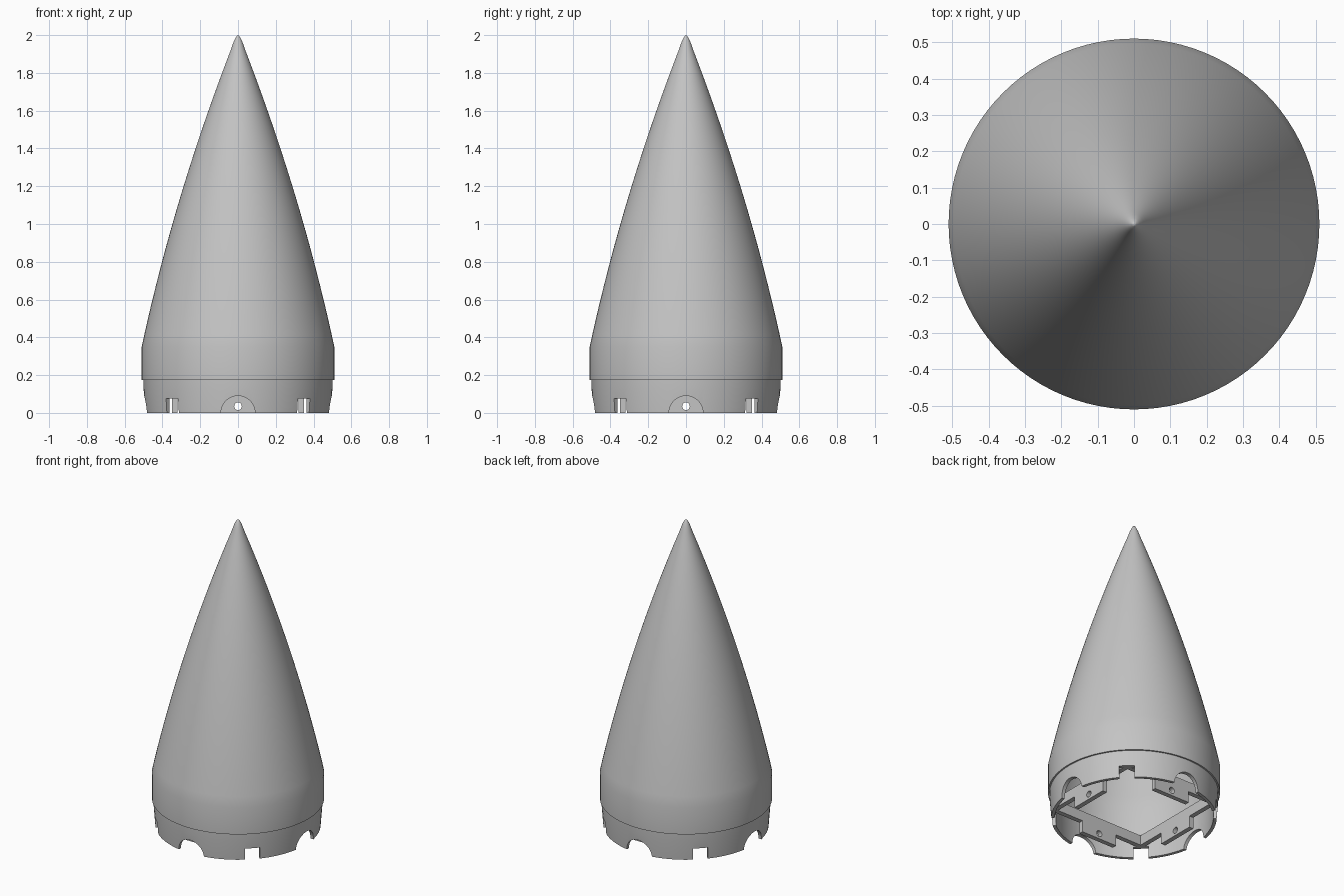
import bpy, bmesh, math
from mathutils import Matrix, Vector

old = bpy.data.objects.get("Cube")
if old:
    bpy.data.objects.remove(old, do_unlink=True)

grey = bpy.data.materials.new("plain grey")
grey.use_nodes = True
COLOUR = (0.55, 0.55, 0.55, 1)
grey.diffuse_color = COLOUR
for node in grey.node_tree.nodes:
    if node.type == 'BSDF_PRINCIPLED':
        node.inputs["Base Color"].default_value = COLOUR


def make_object(name, bm):
    bmesh.ops.recalc_face_normals(bm, faces=bm.faces)
    mesh = bpy.data.meshes.new(name)
    bm.to_mesh(mesh)
    bm.free()
    mesh.materials.append(grey)
    obj = bpy.data.objects.new(name, mesh)
    bpy.context.collection.objects.link(obj)
    return obj


def lathe(name, profile, sides, turn=0.0):
    """Spin a closed (radius, height) profile around z."""
    bm = bmesh.new()
    rings = []
    for i in range(sides):
        a = turn + math.tau * i / sides
        rings.append([bm.verts.new((r * math.cos(a), r * math.sin(a), z)) for r, z in profile])
    n = len(profile)
    for i in range(sides):
        a, b = rings[i], rings[(i + 1) % sides]
        for j in range(n):
            k = (j + 1) % n
            if profile[j][0] or profile[k][0]:
                bm.faces.new((a[j], b[j], b[k], a[k]))
    bmesh.ops.remove_doubles(bm, verts=bm.verts, dist=1e-5)
    return make_object(name, bm)


def box(size, place, angle=0.0):
    bm = bmesh.new()
    m = Matrix.Rotation(angle, 4, 'Z') @ Matrix.Translation(place) @ Matrix.Diagonal((*size, 1))
    bmesh.ops.create_cube(bm, size=1, matrix=m)
    return make_object("cutter", bm)


def rod(radius, depth, matrix):
    bm = bmesh.new()
    bmesh.ops.create_cone(bm, cap_ends=True, segments=48, radius1=radius,
                          radius2=radius, depth=depth, matrix=matrix)
    return make_object("cutter", bm)


def sideways(radius, height, angle):
    """Rod lying flat through the middle of the model."""
    return rod(radius, 1.4, Matrix.Translation((0, 0, height))
               @ Matrix.Rotation(angle, 4, 'Z') @ Matrix.Rotation(math.pi / 2, 4, 'Y'))


def carve(obj, cutter, operation='DIFFERENCE'):
    """Apply one boolean and remove its cutter."""
    cutter.hide_render = True
    mod = obj.modifiers.new("cut", 'BOOLEAN')
    mod.operation, mod.solver, mod.object = operation, 'EXACT', cutter
    graph = bpy.context.evaluated_depsgraph_get()
    mesh = bpy.data.meshes.new_from_object(obj.evaluated_get(graph))
    obj.modifiers.clear()
    obj.data = mesh
    bpy.data.objects.remove(cutter, do_unlink=True)


# Nose cone: short straight skirt, bulged flank, small rounded tip, hollow inside
base, bend, end = Vector((0.51, 0.35)), Vector((0.34, 1.14)), Vector((0.035, 1.93))
flank = []
for i in range(25):
    t = i / 24
    p = base * (1 - t) ** 2 + bend * 2 * t * (1 - t) + end * t * t
    flank.append((p.x, p.y))
outer = [(0.51, 0.175)] + flank + [(0.026, 1.957), (0.016, 1.98), (0.007, 1.995), (0, 2)]
inner = [(r - 0.03, z) for r, z in outer if r > 0.05]
nose_cone = lathe("nose_cone", outer + [(0, 1.85)] + inner[::-1], 96)

# Collar that plugs into the body below, with a slight lead-in taper
collar = lathe("collar", [(0.49, 0), (0.5, 0.13), (0.5, 0.2), (0.475, 0.2), (0.47, 0)], 96)
quarters = [math.pi / 2 * i for i in range(4)]
for a in quarters[:2]:
    carve(collar, sideways(0.09, 0, a))
for a in quarters:
    carve(collar, box((0.2, 0.09, 0.15), (0.49, 0, 0), a + math.pi / 4))

# Square inner frame with a drilled tab hanging from the middle of each wall
frame = lathe("inner_frame", [(0.495, 0), (0.495, 0.14), (0.452, 0.14), (0.452, 0)], 4, math.pi / 4)
for a in quarters:
    carve(frame, box((0.44, 0.44, 0.15), (0.35, 0.35, 0), a))
carve(frame, rod(0.485, 1, Matrix.Identity(4)), 'INTERSECT')
for a in quarters[:2]:
    carve(frame, sideways(0.02, 0.035, a))

# Smooth the round surfaces and keep the rims crisp
for obj in (nose_cone, collar, frame):
    bpy.ops.object.select_all(action='DESELECT')
    obj.select_set(True)
    bpy.context.view_layer.objects.active = obj
    bpy.ops.object.shade_smooth_by_angle(angle=math.radians(25))
